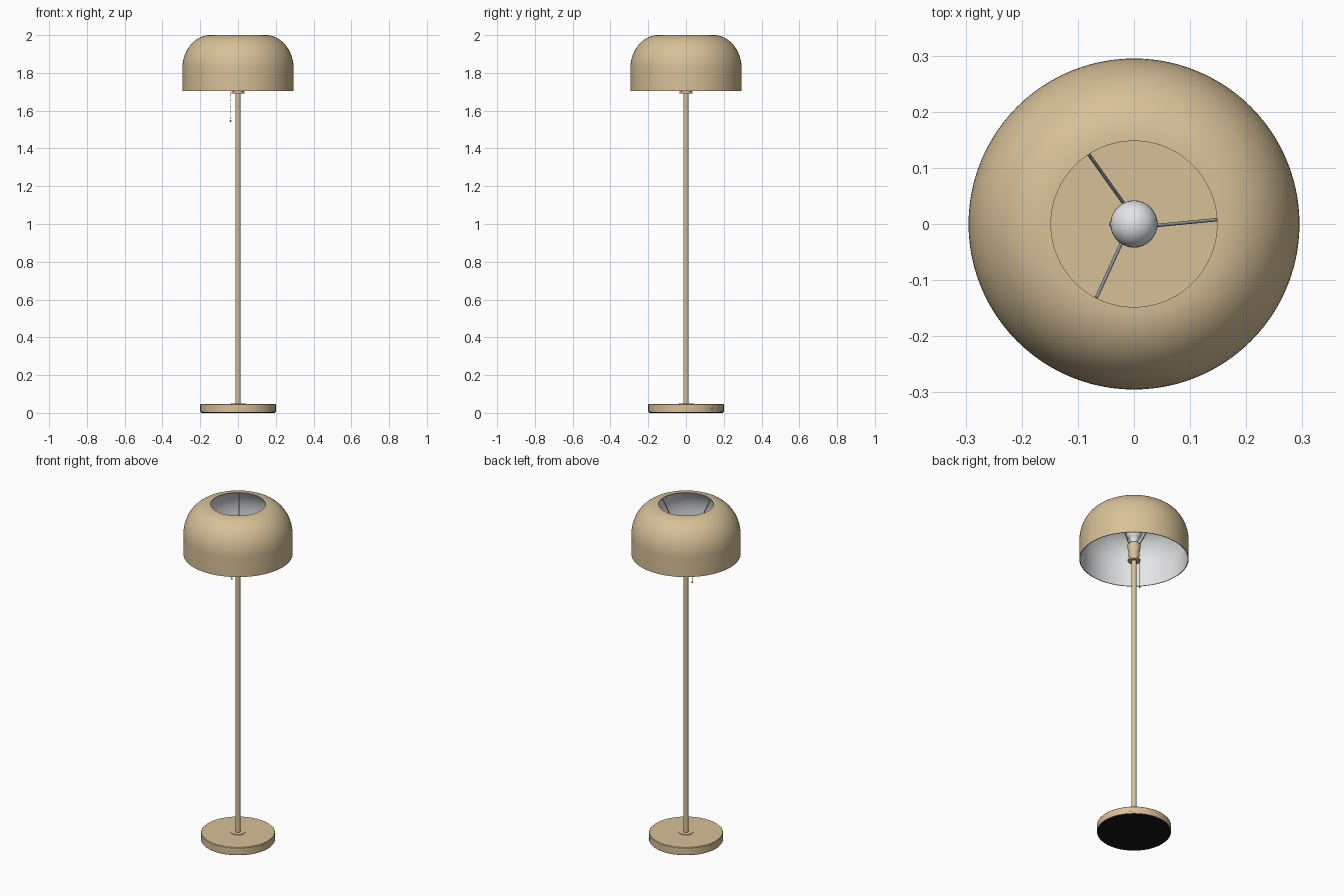
import bpy, bmesh, math
from mathutils import Vector

cube = bpy.data.objects.get("Cube")
if cube:
    bpy.data.objects.remove(cube)


def material(name, rgb):
    m = bpy.data.materials.new(name)
    m.use_nodes = True
    color = (*rgb, 1)
    m.diffuse_color = color
    m.node_tree.nodes["Principled BSDF"].inputs["Base Color"].default_value = color
    return m


TAN = material("warm tan", (0.68, 0.53, 0.31))
WHITE = material("soft white", (0.78, 0.80, 0.81))
STEEL = material("steel grey", (0.36, 0.39, 0.44))
BLACK = material("black rubber", (0.008, 0.008, 0.008))


def finish(bm, name, mats):
    mesh = bpy.data.meshes.new(name)
    bm.to_mesh(mesh)
    bm.free()
    obj = bpy.data.objects.new(name, mesh)
    bpy.context.collection.objects.link(obj)
    for m in mats:
        mesh.materials.append(m)
    bpy.ops.object.select_all(action='DESELECT')
    bpy.context.view_layer.objects.active = obj
    obj.select_set(True)
    bpy.ops.object.shade_smooth_by_angle(angle=math.radians(35))
    return obj


def lathe(name, profile, mats, closed=False, steps=64, inner_from=None):
    """Spin (radius, height) points around z; edges from inner_from on use slot 1."""
    bm = bmesh.new()
    rings = []
    for r, z in profile:
        if r < 1e-6:
            rings.append([bm.verts.new((0, 0, z))] * steps)
        else:
            rings.append([bm.verts.new((r * math.cos(a), r * math.sin(a), z))
                          for a in (math.tau * i / steps for i in range(steps))])
    pairs = len(rings) if closed else len(rings) - 1
    for k in range(pairs):
        a, b = rings[k], rings[(k + 1) % len(rings)]
        for i in range(steps):
            j = (i + 1) % steps
            corners = list(dict.fromkeys((a[i], a[j], b[j], b[i])))
            face = bm.faces.new(corners)
            if inner_from is not None and inner_from <= k < pairs - 1:
                face.material_index = 1
    bmesh.ops.recalc_face_normals(bm, faces=bm.faces)
    return finish(bm, name, mats)


def rod(name, start, end, radius, mat, sides=12):
    start, end = Vector(start), Vector(end)
    bm = bmesh.new()
    bmesh.ops.create_cone(bm, cap_ends=True, segments=sides, radius1=radius,
                          radius2=radius, depth=(end - start).length)
    obj = finish(bm, name, [mat])
    obj.location = (start + end) / 2
    obj.rotation_euler = (end - start).to_track_quat('Z', 'Y').to_euler()
    return obj


def polar(r, degrees, z):
    a = math.radians(degrees)
    return (r * math.cos(a), r * math.sin(a), z)


# Weighted base with rubber pad, collar and cord outlet
lathe("base", [(0, 0.004), (0.2, 0.004), (0.2, 0.044), (0.197, 0.047), (0, 0.047)], [TAN])
lathe("base_pad", [(0, 0), (0.197, 0), (0.197, 0.006), (0, 0.006)], [BLACK])
lathe("pole_collar", [(0, 0.046), (0.04, 0.046), (0.04, 0.05), (0, 0.05)], [TAN])
rod("cord_outlet", polar(0.19, 45, 0.022), polar(0.203, 45, 0.022), 0.008, TAN)

# Pole
lathe("pole", [(0, 0.04), (0.0145, 0.04), (0.0145, 1.7), (0, 1.7)], [TAN], steps=32)

# Lamp socket: flange, flared cup and metal collar
lathe("socket_flange", [(0, 1.69), (0.034, 1.69), (0.034, 1.701), (0, 1.701)], [TAN], steps=40)
lathe("socket_cup", [(0, 1.7), (0.027, 1.7), (0.03, 1.74), (0.036, 1.785), (0.036, 1.79),
                     (0, 1.79)], [TAN], steps=40)
lathe("socket_collar", [(0, 1.789), (0.03, 1.789), (0.03, 1.8), (0, 1.8)], [STEEL], steps=40)

# Bulb: neck flowing into a globe
globe = [(0.042 * math.cos(a), 1.862 + 0.042 * math.sin(a))
         for a in (math.radians(-50 + 10 * i) for i in range(14))]
lathe("bulb", [(0, 1.795), (0.021, 1.795), (0.021, 1.812)] + globe + [(0, 1.904)],
      [WHITE], steps=40)

# Domed shade: tan outside, white inside, open at the top
WALL = 0.004
arc = [math.radians(90 * i / 18) for i in range(19)]
outer = [(0.295, 1.703)] + [(0.148 + 0.147 * math.cos(a), 1.82 + 0.18 * math.sin(a)) for a in arc]
inner = [(0.148 + (0.147 - WALL) * math.cos(a), 1.82 + (0.18 - WALL) * math.sin(a))
         for a in reversed(arc)] + [(0.295 - WALL, 1.703)]
lathe("shade", outer + inner, [TAN, WHITE], closed=True, steps=96, inner_from=len(outer))

# Three slanted struts from the socket to the shade opening
for i in range(3):
    turn = 120 * i
    rod("shade_strut_%d" % (i + 1), polar(0.032, turn - 6, 1.785),
        polar(0.149, turn + 3, 1.995), 0.003, STEEL)

# Pull chain with beads and an end knob
rod("chain_arm", (-0.025, 0, 1.715), (-0.041, 0, 1.71), 0.003, STEEL)
rod("chain_cord", (-0.04, 0, 1.712), (-0.04, 0, 1.545), 0.001, STEEL, sides=6)
bm = bmesh.new()
for i in range(28):
    new = bmesh.ops.create_icosphere(bm, subdivisions=1, radius=0.002)["verts"]
    bmesh.ops.translate(bm, verts=new, vec=(-0.04, 0, 1.71 - 0.0058 * i))
finish(bm, "chain_beads", [STEEL])
bm = bmesh.new()
bmesh.ops.create_uvsphere(bm, u_segments=16, v_segments=10, radius=0.005)
knob = finish(bm, "chain_knob", [STEEL])
knob.location = (-0.04, 0, 1.545)
